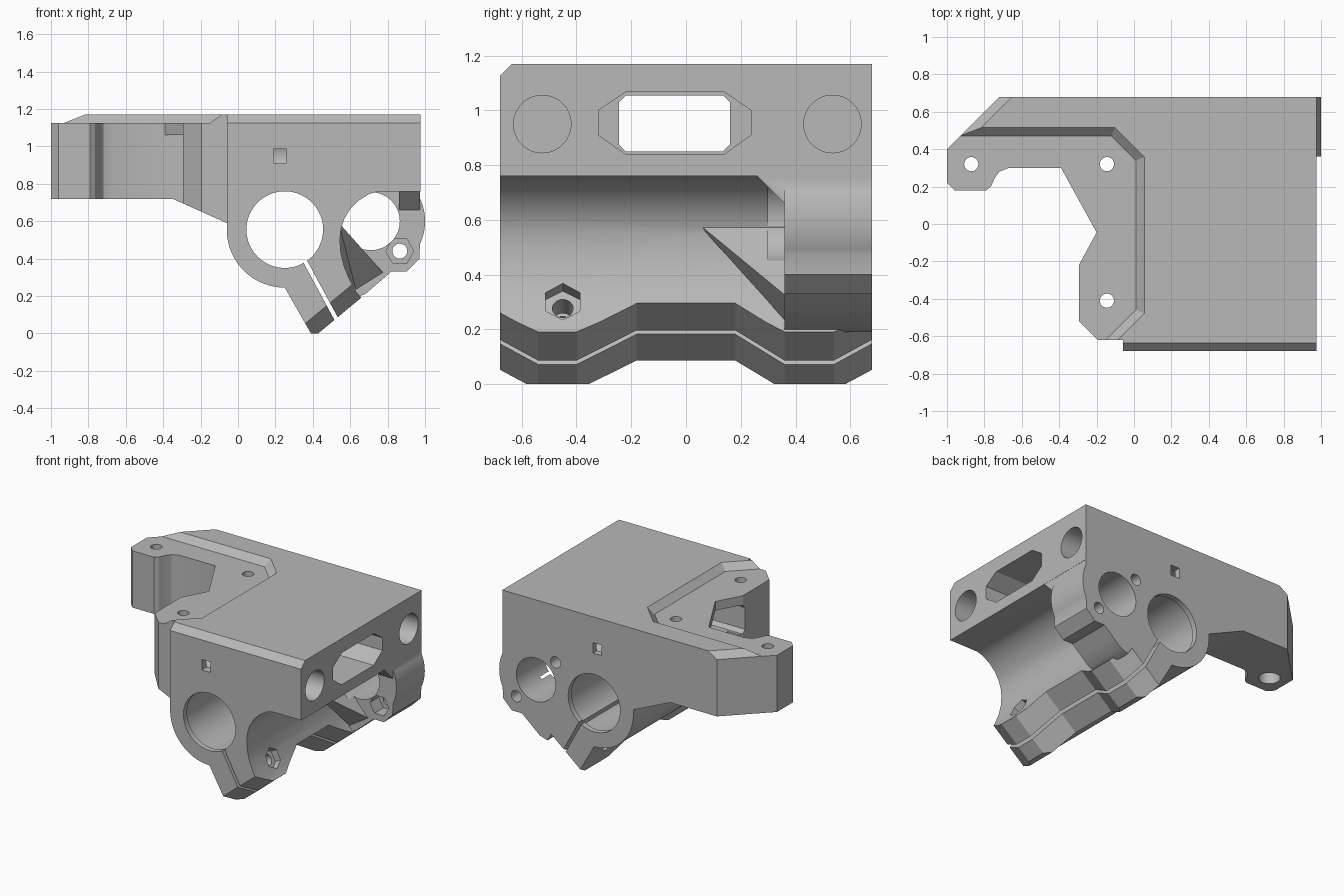
import bpy, bmesh, math
from mathutils import Vector

cube = bpy.data.objects.get("Cube")
if cube:
    bpy.data.objects.remove(cube)

grey = bpy.data.materials.new("plain grey")
grey.use_nodes = True
colour = (0.48, 0.48, 0.48, 1)
grey.diffuse_color = colour
grey.node_tree.nodes["Principled BSDF"].inputs["Base Color"].default_value = colour


def finish(name, bm):
    bmesh.ops.recalc_face_normals(bm, faces=bm.faces)
    mesh = bpy.data.meshes.new(name)
    bm.to_mesh(mesh)
    bm.free()
    mesh.materials.append(grey)
    obj = bpy.data.objects.new(name, mesh)
    bpy.context.collection.objects.link(obj)
    return obj


def sweep(name, points, offset):
    """Face through 3D points, extruded by an offset vector."""
    bm = bmesh.new()
    face = bm.faces.new([bm.verts.new(p) for p in points])
    new = bmesh.ops.extrude_face_region(bm, geom=[face])["geom"]
    verts = [g for g in new if isinstance(g, bmesh.types.BMVert)]
    bmesh.ops.translate(bm, vec=offset, verts=verts)
    return finish(name, bm)


def prism(name, axis, pts, a, b):
    place = {"x": lambda u, v: (a, u, v), "y": lambda u, v: (u, a, v),
             "z": lambda u, v: (u, v, a)}[axis]
    step = Vector([b - a if axis == k else 0 for k in "xyz"])
    return sweep(name, [place(*p) for p in pts], step)


def arc(cx, cy, r, start=0, end=360, n=64):
    count = n if end - start == 360 else n + 1
    return [(cx + r * math.cos(math.radians(start + (end - start) * i / n)),
             cy + r * math.sin(math.radians(start + (end - start) * i / n)))
            for i in range(count)]


def hull(name, points):
    bm = bmesh.new()
    for p in points:
        bm.verts.new(p)
    bmesh.ops.convex_hull(bm, input=bm.verts)
    return finish(name, bm)


def combine(target, other, operation="DIFFERENCE"):
    mod = target.modifiers.new("bool", "BOOLEAN")
    mod.operation, mod.object, mod.solver = operation, other, "EXACT"
    bpy.context.view_layer.update()
    graph = bpy.context.evaluated_depsgraph_get()
    result = bpy.data.meshes.new_from_object(target.evaluated_get(graph))
    target.modifiers.clear()
    target.data = result
    bpy.data.objects.remove(other)


def cut_rod(target, start, direction, r, length, n=32):
    """Round or hexagonal hole along any direction in the xz plane."""
    d = Vector(direction).normalized()
    side, up = d.cross(Vector((0, 1, 0))), Vector((0, 1, 0))
    pts = [Vector(start) + side * u + up * v for u, v in arc(0, 0, r, n=n)]
    combine(target, sweep("hole", pts, d * length))


# Carriage block with clamp tube, lug and side pocket in one profile
pocket_edge = [(.75, .76), (.70, .745), (.645, .71), (.60, .665), (.567, .61), (.55, .555),
               (.545, .5), (.55, .43), (.567, .36), (.595, .29), (.63, .225), (.66, .19)]
lug = [(.43, 0), (.39, 0), (.33, .105)]
body = prism("carriage_body", "y",
             [(-.06, 1.17), (.975, 1.17), (.975, .76)] + pocket_edge + lug
             + arc(.25, .555, .31, 270, 180, 24), -.68, .68)

# Tapered lug ends
taper = [(-.8, .205), (-.54, 0), (-.4, 0), (-.18, .16), (.18, .16),
         (.36, 0), (.54, 0), (.8, .205), (.8, -.5), (-.8, -.5)]
combine(body, sweep("lug_taper", [(.2, y, z - .19) for y, z in taper], Vector((.53, 0, .44))))

# Top front bevel
combine(body, prism("front_bevel", "x", [(-.75, 1.055), (-.58, 1.225), (-.75, 1.225)], -.5, 1.2))

# Motor mount arm
outline = [(.1, .68), (-.72, .68), (-1, .4), (-1, .22), (-.96, .18), (-.79, .18), (-.765, .2),
           (-.745, .245), (-.72, .28), (-.67, .3), (-.39, .3), (-.2, -.045), (-.295, -.22),
           (-.295, -.52), (-.195, -.62), (.1, -.62)]
arm = prism("motor_arm", "z", outline, .4, 1.17)
combine(arm, prism("arm_underside", "y",
                   [(-1.2, .72), (-.35, .72), (-.06, .59), (.2, .473), (.2, .2), (-1.2, .2)], -1, 1))
combine(body, arm, "UNION")

# Sunken motor seat with sloping walls
low = [(-1.2, .47), (-.12, .47), (.01, .34), (.01, -.46), (-.35, -.82), (-1.2, -.82)]
high = [(-1.2, .53), (-.095, .53), (.07, .365), (.07, -.485), (-.265, -.82), (-1.2, -.82)]
combine(body, hull("motor_seat", [(x, y, 1.125) for x, y in low] + [(x, y, 1.185) for x, y in high]))

# Bevel along the slanted back corner
bevel = []
for t in (-.3, .4):
    for inset, z in ((-.05, 1.08), (-.05, 1.31), (.2, 1.31)):
        bevel.append((-.86 - t + inset * .707, .54 - t - inset * .707, z))
combine(body, hull("corner_bevel", bevel))

# End wall of the pocket with its overhang and sloping web
wall = arc(.71, .6, .29, -25, 25, 16) + [(.975, .82), (.5, .82), (.5, .4), (.62, .19), (.68, .21),
                                         (.75, .27), (.82, .33), (.9, .33), (.97, .4)]
combine(body, prism("end_wall", "y", wall, .36, .68), "UNION")
combine(body, prism("wall_overhang", "x", [(.255, .765), (.37, .765), (.37, .65)], .86, .974), "UNION")
combine(body, hull("pocket_web", [(.54, .04, .59), (.54, .38, .59), (.59, .38, .5), (.64, .38, .46),
                                  (.79, .38, .31), (.63, .36, .235), (.53, .38, .4)]), "UNION")

# Rod clamp bore, wider inside, and its slit
combine(body, prism("bore", "y", arc(.25, .555, .205), -.8, .8))
combine(body, prism("bore_relief", "y", arc(.25, .555, .22), -.64, .64))
combine(body, prism("slit", "y", [(.33, .415), (.35, .425), (.58, .0), (.56, -.01)], -.8, .8))

# Lead nut hole with two screw holes and a hexagonal nut trap
combine(body, prism("nut_hole", "y", arc(.71, .6, .155), .3, .8))
for x, z in ((.865, .44), (.555, .765)):
    combine(body, prism("screw_hole", "y", arc(x, z, .04, n=24), .38, .8))
combine(body, prism("nut_trap", "y", arc(.865, .44, .075, n=6), .3, .46))

# Clamp screws through the lugs
for y in (-.45, .45):
    cut_rod(body, (.68, y, .35), (-.87, 0, -.49), .038, .6)
cut_rod(body, (.68, -.45, .35), (-.87, 0, -.49), .073, .15, 6)

# Blind rod sockets and small square sight holes
for y in (-.525, .535):
    combine(body, prism("rod_socket", "x", arc(y, .95, .105, n=48), .03, 1.1))
    ends = (-.8, -.5) if y < 0 else (.5, .8)
    combine(body, prism("sight_hole", "y", [(.19, .91), (.26, .91), (.26, .985), (.19, .985)], *ends))

# Belt passage with a wide mouth, opening into a notch under the seat plate
combine(body, prism("belt_mouth", "x", [(-.32, .91), (-.22, .84), (.14, .84), (.237, .91), (.237, 1.0),
                                        (.14, 1.067), (-.22, 1.067), (-.32, 1.0)], .5, 1.1))
combine(body, prism("belt_tunnel", "x", [(-.245, .875), (-.22, .85), (.135, .85), (.16, .875), (.16, 1.03),
                                         (.135, 1.055), (-.22, 1.055), (-.245, 1.03)], -.6, .7))
combine(body, prism("belt_notch", "z", [(-.42, .3), (-.19, .3), (-.19, -.2), (-.42, -.2)], .4, 1.06))

# Motor screw holes
for x, y in ((-.87, .32), (-.145, .32), (-.145, -.41)):
    combine(body, prism("motor_screw", "z", arc(x, y, .038, n=24), .4, 1.3))
combine(body, prism("screw_recess", "z", arc(-.87, .32, .07, n=32), .6, .8))

bpy.ops.object.select_all(action="DESELECT")
body.select_set(True)
bpy.context.view_layer.objects.active = body
bpy.ops.object.shade_smooth_by_angle(angle=math.radians(25))
